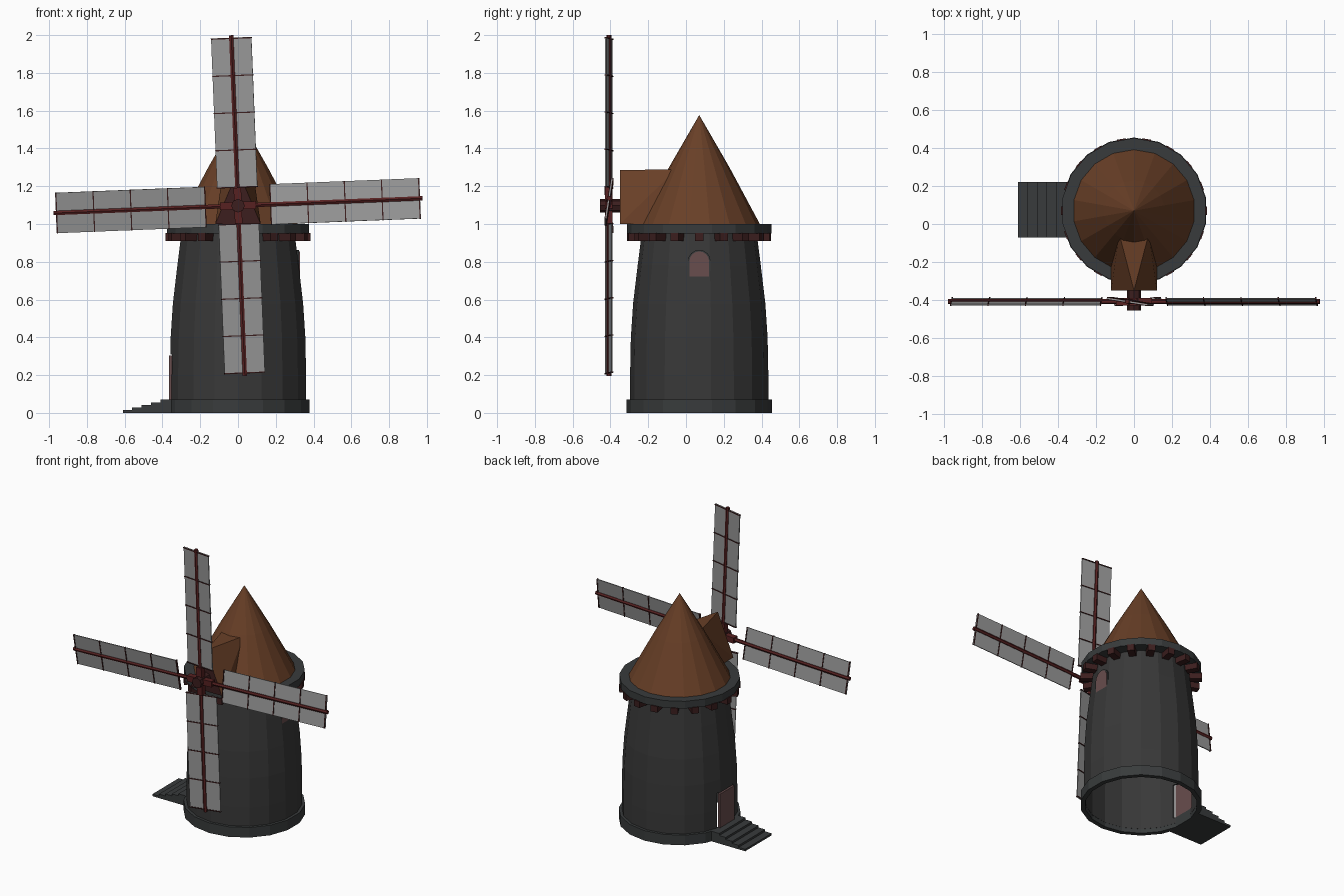
import bpy, bmesh, math
from mathutils import Matrix, Vector

cube = bpy.data.objects.get("Cube")
if cube:
    bpy.data.objects.remove(cube, do_unlink=True)

SIDES = 18
AXIS_Y = 0.07          # tower centre line
HUB = Vector((0, -0.408, 1.097))


def material(name, rgb):
    m = bpy.data.materials.new(name)
    m.use_nodes = True
    m.diffuse_color = (*rgb, 1)
    m.node_tree.nodes["Principled BSDF"].inputs["Base Color"].default_value = (*rgb, 1)
    return m


stone = material("dark stone", (0.04, 0.04, 0.04))
trim = material("slate trim", (0.04, 0.044, 0.045))
shingle = material("brown roof", (0.14, 0.05, 0.02))
timber = material("dark timber", (0.045, 0.013, 0.013))
red_wood = material("red wood", (0.095, 0.015, 0.015))
canvas = material("grey canvas", (0.31, 0.31, 0.31))
door_paint = material("dusty rose wood", (0.14, 0.075, 0.075))


def finish(name, bm, *mats):
    bmesh.ops.recalc_face_normals(bm, faces=bm.faces)
    mesh = bpy.data.meshes.new(name)
    bm.to_mesh(mesh)
    bm.free()
    for m in mats:
        mesh.materials.append(m)
    ob = bpy.data.objects.new(name, mesh)
    bpy.context.collection.objects.link(ob)
    return ob


def add_box(bm, lo, hi, matrix=Matrix()):
    lo, hi = Vector(lo), Vector(hi)
    place = Matrix.Translation((lo + hi) / 2) @ Matrix.Diagonal((*(hi - lo), 1))
    bmesh.ops.create_cube(bm, size=1, matrix=matrix @ place)


def box(name, lo, hi, mat):
    bm = bmesh.new()
    add_box(bm, lo, hi)
    return finish(name, bm, mat)


def lathe(name, profile, mat, closed=True):
    """Revolve (radius, z) points about the tower axis."""
    bm = bmesh.new()
    rings = []
    for r, z in profile:
        rings.append([bm.verts.new((r * math.cos(a), AXIS_Y + r * math.sin(a), z))
                      for a in (math.pi / 2 + math.tau * k / SIDES for k in range(SIDES))])
    pairs = list(zip(rings, rings[1:]))
    if closed:
        pairs.append((rings[-1], rings[0]))
    for a, b in pairs:
        for k in range(SIDES):
            n = (k + 1) % SIDES
            bm.faces.new((a[k], a[n], b[n], b[k]))
    bmesh.ops.remove_doubles(bm, verts=bm.verts, dist=0.0005)
    return finish(name, bm, mat)


def cut(ob, cutter):
    mod = ob.modifiers.new("opening", "BOOLEAN")
    mod.operation, mod.solver, mod.object = "DIFFERENCE", "EXACT", cutter
    bpy.context.view_layer.objects.active = ob
    bpy.ops.object.modifier_apply(modifier=mod.name)


# Tower shell, open underneath, with its doorway
outer = [(0.366, 0.03), (0.366, 0.2), (0.362, 0.4), (0.35, 0.58), (0.326, 0.78), (0.302, 0.97)]
inner = [(r - 0.012, z) for r, z in reversed(outer)]
tower = lathe("tower", outer + inner, stone)
doorway = box("doorway_cutter", (-0.5, AXIS_Y - 0.09, 0.07), (-0.25, AXIS_Y + 0.09, 0.31), stone)
doorway.hide_render = True
cut(tower, doorway)
bpy.data.objects.remove(doorway, do_unlink=True)

# Base ring, gallery ring and roof
lathe("base_ring", [(0.385, 0), (0.385, 0.07), (0.355, 0.07), (0.355, 0)], trim)
lathe("gallery_ring", [(0.382, 0.95), (0.382, 1.0), (0.25, 1.0), (0.25, 0.95)], trim)
lathe("roof", [(0.322, 0.998), (0.16, 1.3), (0, 1.577)], shingle, closed=False)

# Beam ends under the gallery
bm = bmesh.new()
for k in range(SIDES):
    turn = Matrix.Translation((0, AXIS_Y, 0)) @ Matrix.Rotation(math.tau * (k + 0.5) / SIDES + math.pi / 2, 4, "Z")
    add_box(bm, (0.28, -0.023, 0.91), (0.383, 0.023, 0.953), turn)
finish("gallery_beams", bm, timber)

# Dormer carrying the axle: gabled front widening to a flat top
bm = bmesh.new()
for x in (-1, 1):
    bm.verts.new((0.12 * x, -0.35, 1.0))
    bm.verts.new((0.12 * x, -0.05, 1.0))
    bm.verts.new((0.078 * x, -0.05, 1.29))
bm.verts.new((0, -0.35, 1.285))
bmesh.ops.convex_hull(bm, input=bm.verts)
bm.normal_update()
for f in bm.faces:
    f.material_index = 1 if f.normal.y < -0.9 else 0
finish("dormer", bm, shingle, timber)

# Door and steps
box("door", (-0.366, AXIS_Y - 0.078, 0.07), (-0.35, AXIS_Y + 0.078, 0.305), door_paint)
bm = bmesh.new()
for i in range(5):
    add_box(bm, (-0.61 + 0.05 * i, -0.07, 0), (-0.345, 0.22, 0.014 * (i + 1)))
finish("steps", bm, trim)


# Arched window
def arch(name, x0, x1, half, sill, spring, mat):
    bm = bmesh.new()
    pts = [(-half, sill), (half, sill)]
    pts += [(half * math.cos(math.pi * i / 8), spring + half * math.sin(math.pi * i / 8)) for i in range(9)]
    face = bm.faces.new([bm.verts.new((x0, AXIS_Y + y, z)) for y, z in pts])
    moved = bmesh.ops.extrude_face_region(bm, geom=[face])["geom"]
    bmesh.ops.translate(bm, vec=(x1 - x0, 0, 0), verts=[g for g in moved if isinstance(g, bmesh.types.BMVert)])
    finish(name, bm, mat)


arch("window_frame", 0.29, 0.324, 0.06, 0.7, 0.803, trim)
arch("window_panel", 0.32, 0.328, 0.052, 0.707, 0.803, door_paint)


# Axle and hub
def rod(bm, radius, length, sides, matrix):
    bmesh.ops.create_cone(bm, cap_ends=True, segments=sides, radius1=radius, radius2=radius,
                          depth=length, matrix=matrix)


bm = bmesh.new()
rod(bm, 0.036, 0.13, 8, Matrix.Translation((0, -0.39, HUB.z)) @ Matrix.Rotation(math.pi / 2, 4, "X"))
finish("axle", bm, timber)

# Four sails; local x runs outward along the arm, local z across the cloth
names = ("left", "top", "right", "bottom")
for k, name in enumerate(names):
    start = 0.095 if k % 2 else 0.17
    end = start + 0.795
    spin = Matrix.Translation(HUB) @ Matrix.Rotation(-math.radians(90 * k + 2.3), 4, "Y")
    tilt = spin @ Matrix.Rotation(math.radians(-9), 4, "X")

    bm = bmesh.new()
    reach = end + 0.013
    rod(bm, 0.013, reach, 6, spin @ Matrix.Translation((reach / 2, 0, 0)) @ Matrix.Rotation(math.pi / 2, 4, "Y"))
    add_box(bm, (0.02, -0.02, -0.02), (0.095, 0.02, 0.02), spin)
    finish(name + "_sail_arm", bm, red_wood)

    bm = bmesh.new()
    add_box(bm, (start, -0.003, -0.108), (end, 0.003, 0.108), tilt)
    finish(name + "_sail_cloth", bm, canvas)

    bm = bmesh.new()
    for i in range(5):
        r = start + 0.003 + 0.197 * i
        add_box(bm, (r - 0.003, -0.007, -0.109), (r + 0.003, 0.007, 0.109), tilt)
    finish(name + "_sail_battens", bm, timber)
